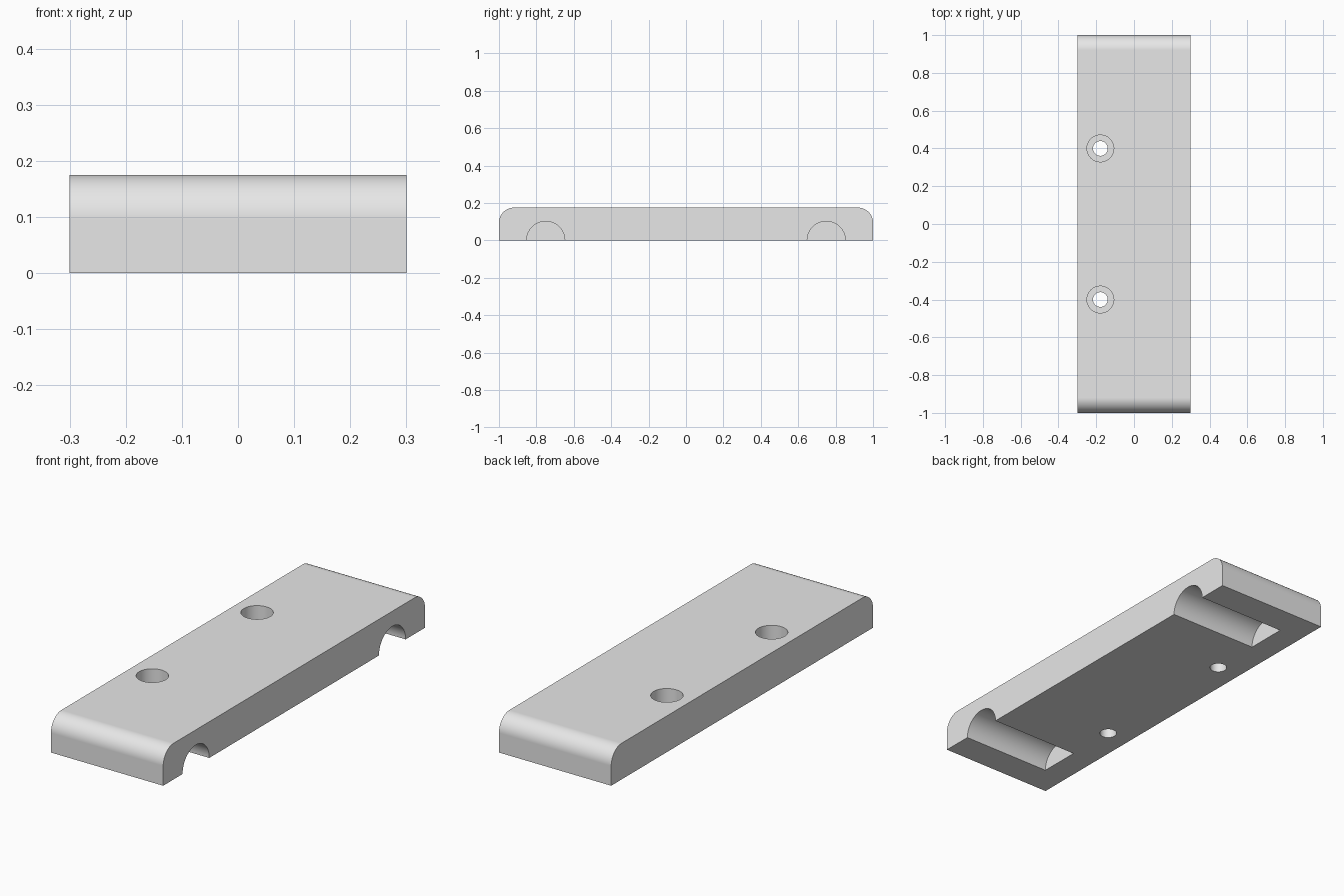
import bpy
import bmesh
import math
from mathutils import Matrix

old = bpy.data.objects.get("Cube")
if old:
    bpy.data.objects.remove(old, do_unlink=True)

WIDTH, LENGTH, HEIGHT = 0.6, 2.0, 0.175
HOLE_X, HOLE_Y = -0.178, 0.4
GROOVE_Y, GROOVE_END = 0.75, -0.175

grey = bpy.data.materials.new("light_grey")
grey.use_nodes = True
grey.diffuse_color = (0.8, 0.8, 0.8, 1)
grey.node_tree.nodes["Principled BSDF"].inputs["Base Color"].default_value = (0.8, 0.8, 0.8, 1)


def make_object(name, bm):
    mesh = bpy.data.meshes.new(name)
    bm.to_mesh(mesh)
    bm.free()
    mesh.materials.append(grey)
    obj = bpy.data.objects.new(name, mesh)
    bpy.context.collection.objects.link(obj)
    return obj


def cylinder(name, radius, start, end, axis, a, b):
    """Cylinder from start to end along X or Z, at the other two coordinates."""
    bm = bmesh.new()
    bmesh.ops.create_cone(bm, cap_ends=True, segments=64, radius1=radius,
                          radius2=radius, depth=end - start)
    mid = (start + end) / 2
    if axis == "X":
        m = Matrix.Translation((mid, a, b)) @ Matrix.Rotation(math.pi / 2, 4, "Y")
    else:
        m = Matrix.Translation((a, b, mid))
    bm.transform(m)
    obj = make_object(name, bm)
    obj.hide_render = True
    return obj


# Plate with its two upper end edges rounded
bm = bmesh.new()
bmesh.ops.create_cube(bm, size=1)
bm.transform(Matrix.Translation((0, 0, HEIGHT / 2)) @ Matrix.Diagonal((WIDTH, LENGTH, HEIGHT, 1)))
ends = [e for e in bm.edges
        if all(v.co.z > HEIGHT / 2 for v in e.verts)
        and abs(e.verts[0].co.y - e.verts[1].co.y) < 0.01]
bmesh.ops.bevel(bm, geom=ends, offset=0.08, offset_type="OFFSET",
                segments=16, profile=0.5, affect="EDGES")
plate = make_object("plate", bm)

# Half-round grooves underneath, and stepped screw holes
cutters = []
for side in (-1, 1):
    cutters += [
        cylinder("groove_cutter", 0.102, GROOVE_END, 0.4, "X", side * GROOVE_Y, 0),
        cylinder("bore_cutter", 0.039, -0.1, 0.3, "Z", HOLE_X, side * HOLE_Y),
        cylinder("counterbore_cutter", 0.071, 0.075, 0.3, "Z", HOLE_X, side * HOLE_Y),
    ]

bpy.ops.object.select_all(action="DESELECT")
plate.select_set(True)
bpy.context.view_layer.objects.active = plate
for cutter in cutters:
    mod = plate.modifiers.new("cut", "BOOLEAN")
    mod.operation = "DIFFERENCE"
    mod.solver = "EXACT"
    mod.object = cutter
    bpy.ops.object.modifier_apply(modifier=mod.name)
for cutter in cutters:
    bpy.data.objects.remove(cutter, do_unlink=True)

# Smooth curves, flat faces and crisp edges
bpy.ops.object.shade_smooth_by_angle(angle=math.radians(30))
weighted = plate.modifiers.new("weighted_normals", "WEIGHTED_NORMAL")
weighted.keep_sharp = True
